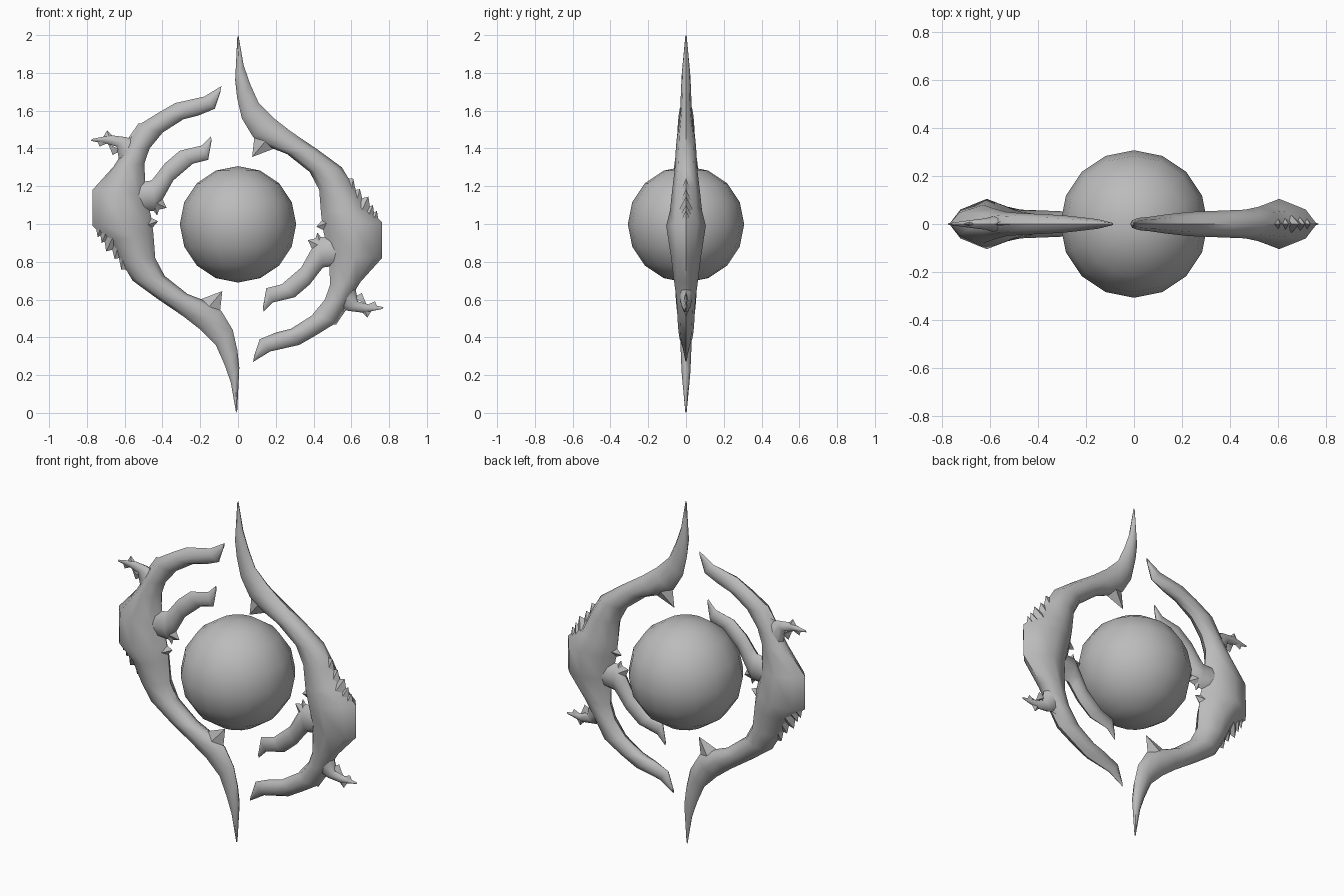
import bpy, bmesh, math

grey = bpy.data.materials.new("stone_grey")
grey.diffuse_color = (0.5, 0.5, 0.5, 1)


def finish(bm, name, angle):
    bmesh.ops.recalc_face_normals(bm, faces=bm.faces)
    mesh = bpy.data.meshes.new(name)
    bm.to_mesh(mesh)
    bm.free()
    mesh.materials.append(grey)
    obj = bpy.data.objects.new(name, mesh)
    bpy.context.collection.objects.link(obj)
    bpy.ops.object.select_all(action='DESELECT')
    obj.select_set(True)
    bpy.context.view_layer.objects.active = obj
    bpy.ops.object.shade_smooth_by_angle(angle=math.radians(angle))


def place(p, side):
    """Second creature is the first turned half way round the y axis."""
    x, y, z = p
    return (x, y, z) if side == "right" else (-0.008 - x, y, 2.0 - z)


def loft(name, side, stations, n=8):
    """Skin lens-shaped rings; station = outer x, z, inner x, z, half depth, sharpness."""
    bm = bmesh.new()
    rings = []
    for ox, oz, ix, iz, depth, sharp in stations:
        ring = []
        for k in range(n):
            t = 2 * math.pi * k / n
            u = 0.5 - 0.5 * math.cos(t)
            s = math.sin(t)
            y = depth * math.copysign(abs(s) ** sharp, s)
            p = (ox + (ix - ox) * u, y, oz + (iz - oz) * u)
            ring.append(bm.verts.new(place(p, side)))
        rings.append(ring)
    for a, b in zip(rings, rings[1:]):
        for k in range(n):
            j = (k + 1) % n
            bm.faces.new((a[k], a[j], b[j], b[k]))
    bm.faces.new(rings[0])
    bm.faces.new(rings[-1])
    finish(bm, f"{side}_{name}", 50)


def spike(name, side, a, b, tip, depth):
    """Four-sided thorn on base edge a-b."""
    bm = bmesh.new()
    mx, mz = (a[0] + b[0]) / 2, (a[1] + b[1]) / 2
    pts = [(a[0], 0, a[1]), (mx, -depth, mz), (b[0], 0, b[1]), (mx, depth, mz)]
    base = [bm.verts.new(place(p, side)) for p in pts]
    top = bm.verts.new(place((tip[0], 0, tip[1]), side))
    for k in range(4):
        bm.faces.new((base[k], base[(k + 1) % 4], top))
    bm.faces.new(base)
    finish(bm, f"{side}_{name}", 40)


# Curved body from tail tip through head to upper jaw tip
BODY = [
    (0.002, 2.0, -0.004, 1.985, 0.004, 1),
    (0.03, 1.84, -0.015, 1.76, 0.022, 1),
    (0.065, 1.74, -0.005, 1.67, 0.027, 1),
    (0.11, 1.64, 0.02, 1.56, 0.03, 1),
    (0.19, 1.56, 0.08, 1.46, 0.04, 1),
    (0.28, 1.49, 0.17, 1.405, 0.05, 1),
    (0.42, 1.395, 0.26, 1.37, 0.055, 1),
    (0.55, 1.30, 0.38, 1.275, 0.06, 1),
    (0.61, 1.20, 0.43, 1.18, 0.072, 1.1),
    (0.67, 1.09, 0.44, 1.05, 0.085, 1.3),
    (0.763, 1.01, 0.45, 0.97, 0.105, 1.6),
    (0.763, 0.82, 0.48, 0.84, 0.08, 1.5),
    (0.65, 0.695, 0.488, 0.68, 0.062, 1.2),
    (0.59, 0.60, 0.46, 0.60, 0.05, 1),
    (0.525, 0.48, 0.39, 0.515, 0.045, 1),
    (0.42, 0.415, 0.28, 0.445, 0.04, 1),
    (0.325, 0.36, 0.20, 0.425, 0.034, 1),
    (0.17, 0.325, 0.115, 0.39, 0.02, 1),
    (0.08, 0.27, 0.085, 0.30, 0.005, 1),
]
# Small inner jaw
JAW = [
    (0.53, 0.78, 0.52, 0.93, 0.045, 1),
    (0.45, 0.77, 0.43, 0.93, 0.04, 1),
    (0.43, 0.745, 0.385, 0.86, 0.036, 1),
    (0.38, 0.68, 0.335, 0.77, 0.032, 1),
    (0.30, 0.612, 0.23, 0.68, 0.026, 1),
    (0.185, 0.585, 0.15, 0.66, 0.016, 1),
    (0.135, 0.535, 0.132, 0.56, 0.004, 1),
]
# Horn on the back of the head
HORN = [
    (0.62, 0.67, 0.53, 0.56, 0.035, 1),
    (0.635, 0.59, 0.585, 0.54, 0.024, 1),
    (0.69, 0.575, 0.665, 0.53, 0.016, 1),
    (0.77, 0.56, 0.765, 0.55, 0.003, 1),
]
# Thorns: name, base edge ends, tip, half depth
SPIKES = [
    ("tail_thorn", (0.09, 1.49), (0.22, 1.41), (0.075, 1.355), 0.03),
    ("crest_spike_1", (0.56, 1.24), (0.64, 1.10), (0.61, 1.24), 0.03),
    ("crest_spike_2", (0.57, 1.17), (0.68, 1.05), (0.645, 1.185), 0.035),
    ("crest_spike_3", (0.60, 1.12), (0.71, 1.02), (0.69, 1.145), 0.04),
    ("crest_spike_4", (0.64, 1.07), (0.73, 0.99), (0.714, 1.10), 0.04),
    ("crest_spike_5", (0.67, 1.03), (0.755, 0.96), (0.735, 1.07), 0.04),
    ("throat_spike_1", (0.47, 1.05), (0.47, 0.96), (0.415, 0.985), 0.03),
    ("jaw_spike_1", (0.44, 0.93), (0.40, 0.85), (0.37, 0.915), 0.025),
    ("jaw_spike_2", (0.40, 0.89), (0.47, 0.89), (0.42, 0.955), 0.025),
    ("horn_spike_1", (0.63, 0.56), (0.71, 0.545), (0.685, 0.505), 0.014),
    ("horn_spike_2", (0.61, 0.61), (0.68, 0.575), (0.655, 0.635), 0.014),
    ("horn_spike_3", (0.69, 0.575), (0.74, 0.555), (0.725, 0.59), 0.01),
    ("brow_spike", (0.575, 0.55), (0.44, 0.47), (0.52, 0.468), 0.025),
]

for side in ("right", "left"):
    loft("body", side, BODY)
    loft("inner_jaw", side, JAW)
    loft("horn", side, HORN)
    for name, a, b, tip, depth in SPIKES:
        spike(name, side, a, b, tip, depth)

# Central orb
bm = bmesh.new()
bmesh.ops.create_uvsphere(bm, u_segments=16, v_segments=8, radius=0.308)
bmesh.ops.translate(bm, verts=bm.verts, vec=(0, 0, 0.998))
finish(bm, "orb", 60)
